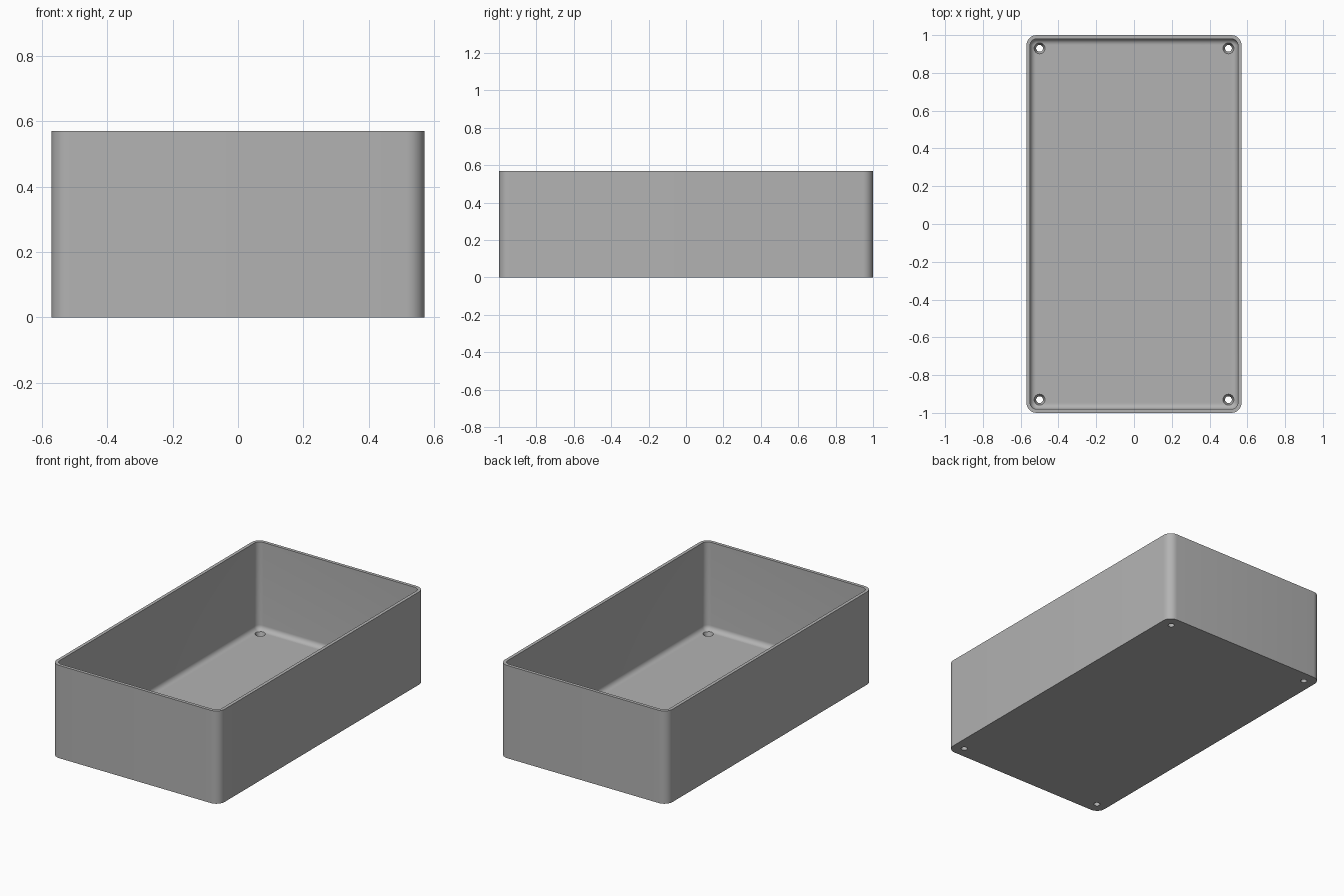
import bpy, bmesh, math
from mathutils import Vector

cube = bpy.data.objects.get("Cube")
if cube:
    bpy.data.objects.remove(cube, do_unlink=True)

HALF_X, HALF_Y, HEIGHT = 0.57, 1.0, 0.57
CORNER, WALL, FLOOR, FILLET = 0.055, 0.02, 0.03, 0.03
STEPS = 8

grey = bpy.data.materials.new("plain grey")
grey.use_nodes = True
colour = (0.45, 0.45, 0.45, 1)
grey.diffuse_color = colour
grey.node_tree.nodes["Principled BSDF"].inputs["Base Color"].default_value = colour


def finish(bm, name):
    bmesh.ops.recalc_face_normals(bm, faces=bm.faces)
    mesh = bpy.data.meshes.new(name)
    bm.to_mesh(mesh)
    bm.free()
    mesh.materials.append(grey)
    obj = bpy.data.objects.new(name, mesh)
    bpy.context.collection.objects.link(obj)
    return obj


def rounded_ring(bm, inset, z):
    """Rounded rectangle of vertices, inset from the outer wall."""
    radius = max(CORNER - inset, 0.004)
    cx, cy = HALF_X - inset - radius, HALF_Y - inset - radius
    ring = []
    for quarter, (sx, sy) in enumerate([(1, 1), (-1, 1), (-1, -1), (1, -1)]):
        for i in range(STEPS + 1):
            a = (quarter + i / STEPS) * math.pi / 2
            ring.append(bm.verts.new((sx * cx + radius * math.cos(a),
                                      sy * cy + radius * math.sin(a), z)))
    return ring


def loft(bm, rings):
    """Skin consecutive rings and cap both ends."""
    for low, high in zip(rings, rings[1:]):
        for i in range(len(low)):
            j = (i + 1) % len(low)
            bm.faces.new((low[i], low[j], high[j], high[i]))
    bm.faces.new(rings[0])
    bm.faces.new(rings[-1])


# Open box: outer wall, rim, inner wall, filleted floor
profile = [(0, 0), (0, HEIGHT), (WALL, HEIGHT)]
for i in range(STEPS + 1):
    a = i / STEPS * math.pi / 2
    profile.append((WALL + FILLET * (1 - math.cos(a)),
                    FLOOR + FILLET * (1 - math.sin(a))))
bm = bmesh.new()
loft(bm, [rounded_ring(bm, inset, z) for inset, z in profile])
box = finish(bm, "open_box")

# Countersunk screw holes through the floor corners
bm = bmesh.new()
hole_profile = [(0.018, -0.05), (0.018, 0.012), (0.029, FLOOR), (0.029, 0.08)]
for sx in (-1, 1):
    for sy in (-1, 1):
        centre = Vector((sx * 0.50, sy * 0.93, 0))
        rings = [[bm.verts.new(centre + Vector((r * math.cos(k * math.tau / 32),
                                                r * math.sin(k * math.tau / 32), z)))
                  for k in range(32)] for r, z in hole_profile]
        loft(bm, rings)
cutter = finish(bm, "screw_hole_cutter")
cutter.hide_render = True

cut = box.modifiers.new("screw holes", 'BOOLEAN')
cut.operation = 'DIFFERENCE'
cut.solver = 'EXACT'
cut.object = cutter
bpy.ops.object.select_all(action='DESELECT')
bpy.context.view_layer.objects.active = box
box.select_set(True)
bpy.ops.object.modifier_apply(modifier=cut.name)
bpy.data.objects.remove(cutter, do_unlink=True)
bpy.ops.object.shade_smooth_by_angle(angle=math.radians(35))
